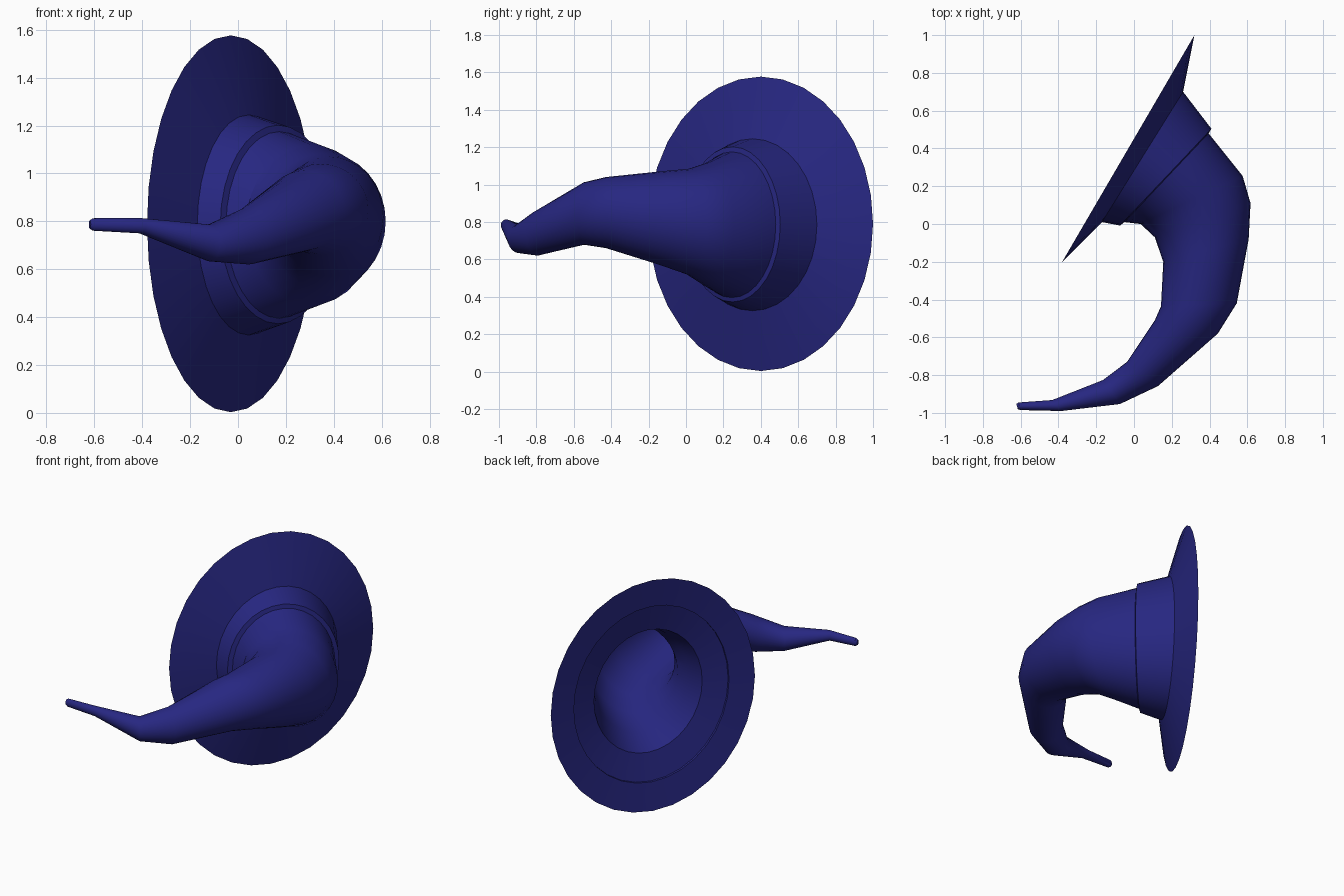
import bpy, bmesh, math
from mathutils import Vector

SEGMENTS = 32
UP = Vector((0, 0, 1))

old = bpy.data.objects.get("Cube")
if old:
    bpy.data.objects.remove(old, do_unlink=True)

navy = bpy.data.materials.new("navy_felt")
navy.use_nodes = True
colour = (0.02, 0.02, 0.22, 1)
navy.diffuse_color = colour
navy.node_tree.nodes["Principled BSDF"].inputs["Base Color"].default_value = colour


def ring(x1, y1, x2, y2, z, half_height):
    """Upright ellipse spanning two points in plan: centre, side axis, half height."""
    a, b = Vector((x1, y1, z)), Vector((x2, y2, z))
    return (a + b) / 2, (b - a) / 2, half_height


def shrink(r, k):
    return r[0], r[1] * k, r[2] * k


def loft(name, rings, cap_first=False, cap_last=False):
    bm = bmesh.new()
    loops = []
    for centre, side, h in rings:
        angles = [2 * math.pi * i / SEGMENTS for i in range(SEGMENTS)]
        loops.append([bm.verts.new(centre + side * math.cos(t) + UP * h * math.sin(t))
                      for t in angles])
    for a, b in zip(loops, loops[1:]):
        for i in range(SEGMENTS):
            j = (i + 1) % SEGMENTS
            bm.faces.new((a[i], a[j], b[j], b[i]))
    if cap_first:
        bm.faces.new(loops[0][::-1])
    if cap_last:
        bm.faces.new(loops[-1])
    mesh = bpy.data.meshes.new(name)
    bm.to_mesh(mesh)
    bm.free()
    mesh.materials.append(navy)
    obj = bpy.data.objects.new(name, mesh)
    bpy.context.collection.objects.link(obj)
    bpy.ops.object.select_all(action="DESELECT")
    obj.select_set(True)
    bpy.context.view_layer.objects.active = obj
    bpy.ops.object.shade_smooth_by_angle(angle=math.radians(32))
    return obj


# Brim rim, and scaled copies pushed along the hat's axis
rim = ring(-0.38, -0.20, 0.32, 1.0, 0.79, 0.787)
axis = rim[1].cross(UP).normalized()


def brim_ring(scale, depth):
    centre, side, h = shrink(rim, scale)
    return centre + axis * depth, side, h


band_base = ring(-0.17, 0.01, 0.26, 0.70, 0.785, 0.46)
band_end = ring(-0.074, -0.008, 0.41, 0.504, 0.787, 0.415)
hole = brim_ring(0.53, 0.07)

# Bent crown, from the band to the tip
crown = [ring(*r) for r in (
    (-0.05, 0.01, 0.395, 0.48, 0.785, 0.39),
    (0.035, 0.0, 0.575, 0.255, 0.785, 0.335),
    (0.11, -0.07, 0.617, 0.11, 0.80, 0.285),
    (0.155, -0.20, 0.607, -0.08, 0.82, 0.25),
    (0.143, -0.435, 0.544, -0.42, 0.85, 0.19),
    (0.11, -0.51, 0.444, -0.58, 0.845, 0.167),
    (-0.037, -0.73, 0.127, -0.858, 0.74, 0.12),
    (-0.164, -0.826, -0.074, -0.953, 0.71, 0.077),
    (-0.433, -0.932, -0.385, -0.99, 0.782, 0.032),
    (-0.612, -0.945, -0.60, -0.985, 0.787, 0.026),
    (-0.623, -0.953, -0.615, -0.98, 0.787, 0.017),
)]

# Brim with a shallow step underneath
loft("brim", [hole, brim_ring(0.76, 0.035), brim_ring(0.76, 0.02), rim, band_base])
loft("hat_band", [band_base, band_end, crown[0]])
loft("crown", crown, cap_last=True)

# Hollow inside, wound inwards
lining = [hole] + [shrink(r, 0.92) for r in crown[:7]]
loft("lining", lining[::-1], cap_first=True)
